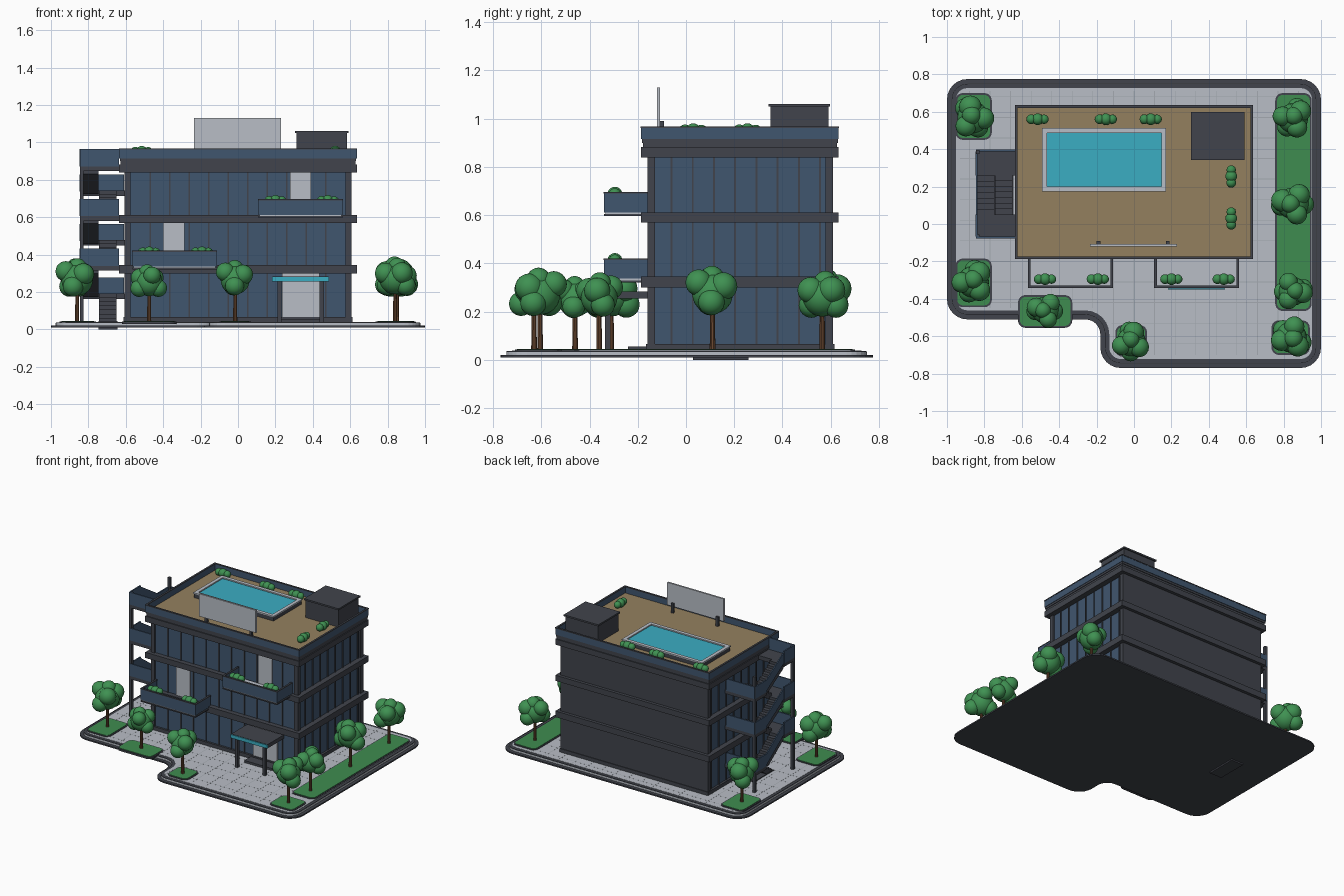
import bpy, bmesh, math, random
from mathutils import Matrix, Vector

if "Cube" in bpy.data.objects:
    bpy.data.objects.remove(bpy.data.objects["Cube"])
random.seed(4)


def material(name, code):
    rgb = []
    for i in (0, 2, 4):
        c = int(code[i:i + 2], 16) / 255
        rgb.append(c / 12.92 if c <= 0.04045 else ((c + 0.055) / 1.055) ** 2.4)
    m = bpy.data.materials.new(name)
    m.use_nodes = True
    m.diffuse_color = (*rgb, 1)
    m.node_tree.nodes["Principled BSDF"].inputs["Base Color"].default_value = (*rgb, 1)
    return m


DARK = material("charcoal", "41444c")
BLUE = material("blue glass", "40566f")
GREY = material("light grey", "b9bec6")
JOINT = material("joint grey", "a3a8b0")
DECK = material("tan deck", "94805f")
WATER = material("pool teal", "3badc2")
GRASS = material("grass green", "3f8c50")
LEAF = material("leaf green", "3f9152")
BARK = material("bark brown", "6d4a32")


def finish(name, bm, mat):
    bmesh.ops.recalc_face_normals(bm, faces=bm.faces)
    me = bpy.data.meshes.new(name)
    bm.to_mesh(me)
    bm.free()
    me.materials.append(mat)
    ob = bpy.data.objects.new(name, me)
    bpy.context.collection.objects.link(ob)
    return ob


def boxes(name, mat, *items):
    """One mesh from boxes given as x0, x1, y0, y1, z0, z1."""
    bm = bmesh.new()
    for x0, x1, y0, y1, z0, z1 in items:
        mid = Matrix.Translation(((x0 + x1) / 2, (y0 + y1) / 2, (z0 + z1) / 2))
        bmesh.ops.create_cube(bm, size=1, matrix=mid @ Matrix.Diagonal((x1 - x0, y1 - y0, z1 - z0, 1)))
    return finish(name, bm, mat)


def frame(name, mat, x0, x1, y0, y1, z0, z1, t):
    return boxes(name, mat, (x0, x1, y0, y0 + t, z0, z1), (x0, x1, y1 - t, y1, z0, z1),
                 (x0, x0 + t, y0 + t, y1 - t, z0, z1), (x1 - t, x1, y0 + t, y1 - t, z0, z1))


def prism(name, mat, pts, lo, hi, axis="z"):
    """Extrude a 2D outline along z, or a (y, z) outline along x."""
    bm = bmesh.new()
    place = (lambda p, w: (p[0], p[1], w)) if axis == "z" else (lambda p, w: (w, p[0], p[1]))
    a, b = [[bm.verts.new(place(p, w)) for p in pts] for w in (lo, hi)]
    bm.faces.new(a)
    bm.faces.new(b)
    for i in range(len(pts)):
        j = (i + 1) % len(pts)
        bm.faces.new((a[i], a[j], b[j], b[i]))
    return finish(name, bm, mat)


def rounded(corners):
    """Outline with every (x, y, radius) corner replaced by an arc."""
    out = []
    for i, (x, y, r) in enumerate(corners):
        p = Vector((x, y))
        u = (Vector(corners[i - 1][:2]) - p).normalized()
        v = (Vector(corners[(i + 1) % len(corners)][:2]) - p).normalized()
        for k in range(7):
            a = k / 6 * math.pi / 2
            out.append(p + (u + v) * r - (v * math.cos(a) + u * math.sin(a)) * r)
    return out


def rounded_rect(x0, x1, y0, y1, r):
    return rounded([(x0, y0, r), (x1, y0, r), (x1, y1, r), (x0, y1, r)])


def site(d):
    r = 0.11 - d
    return rounded([(-1 + d, -0.51 + d, r), (-0.18 + d, -0.51 + d, 0.08 + d), (-0.18 + d, -0.77 + d, r),
                    (1 - d, -0.77 + d, r), (1 - d, 0.775 - d, r), (-1 + d, 0.775 - d, r)])


# Site slab, kerb and paving
prism("site_base", DARK, site(0), 0.01, 0.02)
prism("kerb_side", GREY, site(0.025), 0.02, 0.033)
prism("kerb_top", DARK, site(0.026), 0.033, 0.037)
prism("paving", GREY, site(0.048), 0.034, 0.039)
joints = []
for i in range(17):
    x = -0.88 + i * 0.11
    joints.append((x - 0.002, x + 0.002, -0.45 if x < -0.13 else -0.7, 0.71, 0.036, 0.0395))
for i in range(13):
    y = -0.64 + i * 0.11
    joints.append((-0.93 if y > -0.45 else -0.12, 0.93, y - 0.002, y + 0.002, 0.036, 0.0394))
boxes("paving_joints", JOINT, *joints)

# Lawn beds
for x0, x1, y0, y1 in ((-0.955, -0.76, 0.45, 0.7), (-0.955, -0.76, -0.445, -0.185), (-0.62, -0.33, -0.555, -0.38),
                       (0.755, 0.95, -0.465, 0.7), (0.735, 0.94, -0.7, -0.515), (-0.1, 0.07, -0.71, -0.54)):
    prism("bed_edge", DARK, rounded_rect(x0, x1, y0, y1, 0.04), 0.03, 0.043)
    prism("bed_lawn", GRASS, rounded_rect(x0 + 0.01, x1 - 0.01, y0 + 0.01, y1 - 0.01, 0.03), 0.035, 0.046)

# Building core, rear wall, corner pillars and floor bands
boxes("glass_walls", BLUE, (-0.595, 0.595, -0.15, 0.598, 0.04, 0.89))
boxes("rear_wall", DARK, (-0.607, 0.607, 0.59, 0.61, 0.04, 0.89))
boxes("corner_pillars", DARK, *[(x, x + 0.032, y, y + 0.032, 0.04, 0.89)
                                for x in (-0.607, 0.575) for y in (-0.16, 0.578)])
boxes("plinth", DARK, (-0.612, 0.612, -0.165, 0.615, 0.035, 0.065))
boxes("floor_bands", DARK, *[(-0.635, 0.635, -0.186, 0.633, a, b)
                             for a, b in ((0.3, 0.345), (0.57, 0.612), (0.84, 0.882))])
boxes("roof_slab", DARK, (-0.628, 0.628, -0.179, 0.626, 0.882, 0.91))
boxes("front_mullions", DARK, *[(x - 0.004, x + 0.004, -0.156, -0.14, 0.05, 0.86)
                                for x in [-0.575 + 1.15 * i / 11 for i in range(1, 11)]])
boxes("side_mullions", DARK, *[(s * 0.595 - 0.006, s * 0.595 + 0.006, y - 0.004, y + 0.004, 0.05, 0.86)
                               for s in (-1, 1) for y in [-0.06 + 0.088 * i for i in range(8)]])

# Parapet and roof deck
frame("parapet", BLUE, -0.635, 0.635, -0.186, 0.633, 0.915, 0.963, 0.012)
frame("parapet_cap", DARK, -0.637, 0.637, -0.188, 0.635, 0.961, 0.968, 0.014)
boxes("parapet_base", DARK, (-0.632, 0.632, -0.183, 0.63, 0.9, 0.917))
boxes("roof_deck", DECK, (-0.623, 0.623, -0.174, 0.621, 0.91, 0.92))

# Pool, stair house and screen
frame("pool_wall", DARK, -0.488, 0.168, 0.178, 0.508, 0.918, 0.95, 0.02)
frame("pool_rim", GREY, -0.492, 0.172, 0.174, 0.512, 0.95, 0.958, 0.026)
boxes("pool_water", WATER, (-0.47, 0.15, 0.195, 0.49, 0.918, 0.948))
boxes("roof_house", DARK, (0.313, 0.582, 0.35, 0.59, 0.915, 1.053))
boxes("roof_house_cap", DARK, (0.305, 0.59, 0.342, 0.598, 1.05, 1.062))
boxes("screen", GREY, (-0.236, 0.23, -0.12, -0.107, 0.962, 1.13))
boxes("screen_posts", DARK, *[(x - 0.01, x + 0.01, -0.11, -0.092, 0.918, 0.99) for x in (-0.19, 0.18)])

# Doors
boxes("doors", GREY, (0.235, 0.435, -0.159, -0.15, 0.065, 0.298),
      (-0.4, -0.285, -0.159, -0.15, 0.345, 0.57), (0.277, 0.39, -0.159, -0.15, 0.612, 0.84))

# Entrance canopy and step
boxes("canopy_roof", DARK, (0.185, 0.485, -0.345, -0.15, 0.255, 0.283))
boxes("canopy_fascia", WATER, (0.183, 0.487, -0.351, -0.344, 0.256, 0.281))
boxes("canopy_posts", DARK, *[(x, x + 0.022, -0.335, -0.313, 0.035, 0.26) for x in (0.21, 0.437)])
boxes("entrance_step", DARK, (0.22, 0.45, -0.24, -0.15, 0.035, 0.055))


def sphere(bm, centre, radius):
    bmesh.ops.create_icosphere(bm, subdivisions=3, radius=radius, matrix=Matrix.Translation(centre))


def foliage(name, bm):
    for f in bm.faces:
        f.smooth = True
    return finish(name, bm, LEAF)


def bush(x, y, z, turned=False):
    bm = bmesh.new()
    for d, r in ((-0.034, 0.026), (0, 0.031), (0.034, 0.025)):
        sphere(bm, (x, y + d, z) if turned else (x + d, y, z), r)
    foliage("bush", bm)


# Balconies with planting
for x0, x1, z in ((-0.565, -0.113, 0.325), (0.11, 0.56, 0.6)):
    boxes("balcony_floor", GREY, (x0 + 0.006, x1 - 0.006, -0.334, -0.16, z + 0.004, z + 0.015))
    boxes("balcony_rail", BLUE, (x0, x1, -0.34, -0.33, z + 0.012, z + 0.09),
          *[(x, x + 0.01, -0.33, -0.16, z + 0.012, z + 0.09) for x in (x0, x1 - 0.01)])
    boxes("balcony_cap", DARK, (x0 - 0.002, x1 + 0.002, -0.342, -0.328, z + 0.09, z + 0.096),
          *[(x, x + 0.014, -0.328, -0.16, z + 0.09, z + 0.096) for x in (x0 - 0.002, x1 - 0.012)])
    boxes("balcony_base", DARK, (x0, x1, -0.34, -0.16, z - 0.004, z + 0.005))
    for x in (x0 + 0.09, x1 - 0.08):
        bush(x, -0.295, z + 0.087)

# Roof planting
for x in (-0.515, -0.15, 0.09):
    bush(x, 0.56, 0.95)
for y in (0.255, 0.03):
    bush(0.52, y, 0.95, True)


# Outside staircase
def flight(name, x0, x1, ya, yb, za, zb, steps=7):
    run, rise = (yb - ya) / steps, (zb - za) / steps
    pts = [(ya, za)]
    for i in range(steps):
        pts += [(ya + i * run, za + (i + 1) * rise), (ya + (i + 1) * run, za + (i + 1) * rise)]
    prism(name, DARK, pts + [(yb, zb - 0.045), (ya + run, za - 0.02)], x0, x1, "x")


def slanted_guard(x, ya, yb, za, zb):
    prism("stair_guard", BLUE, [(ya, za), (yb, zb), (yb, zb + 0.08), (ya, za + 0.08)], x, x + 0.008, "x")


levels = (0.04, 0.345, 0.61, 0.877)
for low, high in zip(levels, levels[1:]):
    mid = (low + high) / 2
    flight("inner_flight", -0.742, -0.65, 0.05, 0.26, low, mid)
    flight("outer_flight", -0.838, -0.746, 0.26, 0.05, mid, high)
    slanted_guard(-0.845, 0.26, 0.05, mid, high)
    boxes("stair_landings", DARK, (-0.845, -0.6, -0.075, 0.052, high - 0.03, high),
          (-0.845, -0.6, 0.258, 0.395, mid - 0.03, mid))
    boxes("landing_rails", BLUE, (-0.845, -0.637, -0.078, -0.068, high - 0.005, high + 0.087),
          (-0.847, -0.837, -0.068, 0.052, high - 0.005, high + 0.087),
          (-0.845, -0.61, 0.388, 0.398, mid - 0.005, mid + 0.085),
          (-0.847, -0.837, 0.258, 0.388, mid - 0.005, mid + 0.085))
boxes("stair_posts", DARK, (-0.845, -0.825, -0.075, -0.055, 0.03, 0.96), (-0.845, -0.825, 0.375, 0.395, 0.03, 0.9))
boxes("stair_footing", DARK, (-0.745, -0.645, 0.03, 0.26, 0, 0.045))

# Trees: trunk with a crown of overlapping lobes
lobes = ((0, 0, 0, 0.085), (0.055, 0.02, 0.03, 0.06), (-0.05, 0.035, 0.045, 0.055), (0.0, -0.055, 0.03, 0.058),
         (-0.05, -0.03, -0.035, 0.055), (0.045, 0.045, -0.035, 0.055), (0.01, 0.01, 0.065, 0.05))
for x, y, z, size in ((-0.86, 0.57, 0.265, 1), (-0.86, -0.31, 0.265, 1), (-0.475, -0.46, 0.25, 0.85),
                      (-0.015, -0.63, 0.265, 0.92), (0.85, 0.565, 0.26, 0.95), (0.85, 0.11, 0.275, 1),
                      (0.85, -0.36, 0.26, 0.9), (0.84, -0.605, 0.27, 0.98)):
    spin = Matrix.Rotation(random.uniform(0, math.tau), 3, "Z")
    bm = bmesh.new()
    for *offset, r in lobes:
        sphere(bm, Vector((x, y, z)) + spin @ Vector(offset) * size, r * size)
    foliage("tree_crown", bm)
    bm = bmesh.new()
    bmesh.ops.create_cone(bm, cap_ends=True, segments=10, radius1=0.012, radius2=0.009, depth=z - 0.03,
                          matrix=Matrix.Translation((x, y, (z + 0.03) / 2)))
    finish("tree_trunk", bm, BARK)
